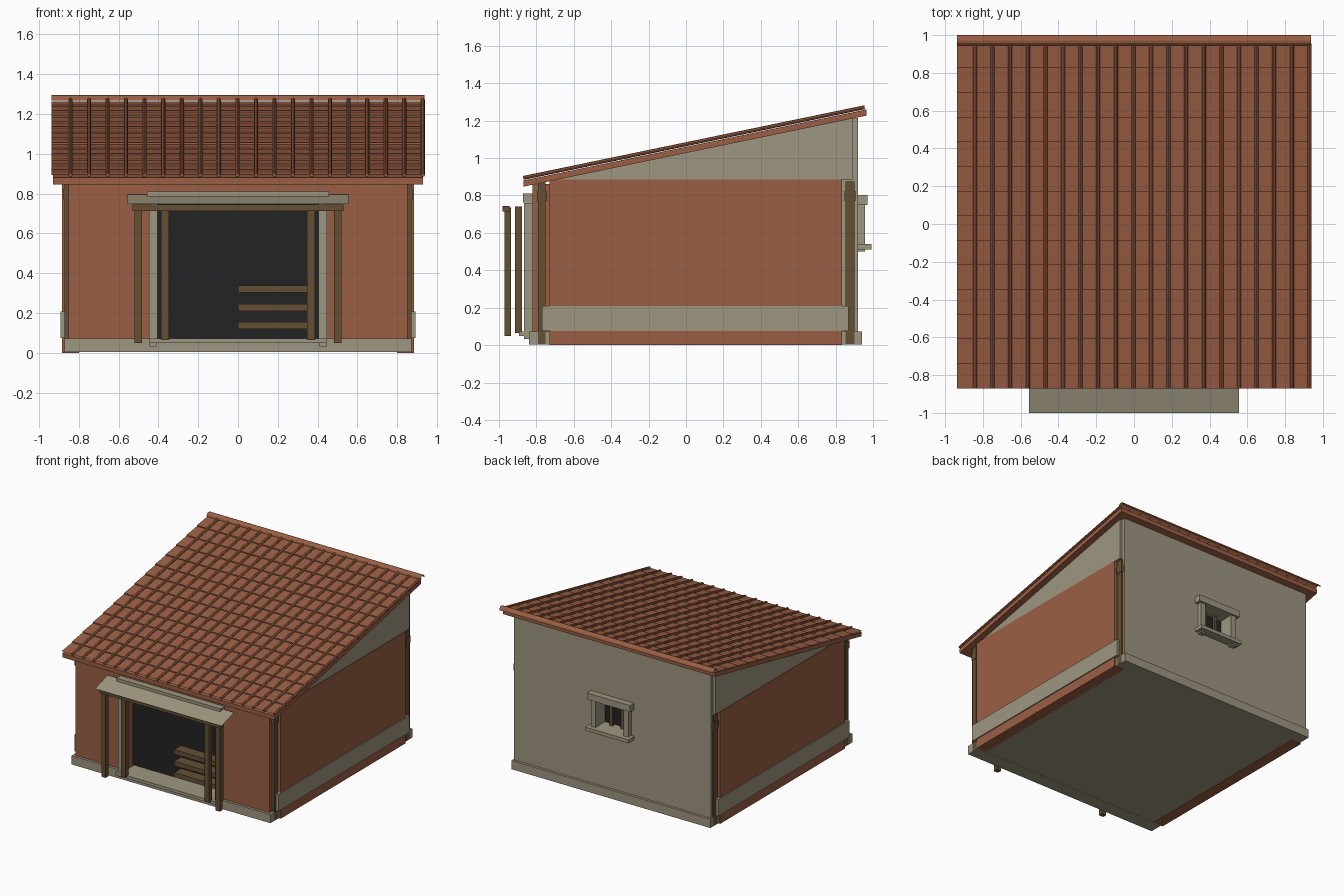
import bpy, bmesh, math
from mathutils import Vector, Matrix

if "Cube" in bpy.data.objects:
    bpy.data.objects.remove(bpy.data.objects["Cube"])


def material(name, srgb):
    m = bpy.data.materials.new(name)
    m.diffuse_color = [((c / 255 + 0.055) / 1.055) ** 2.4 for c in srgb] + [1]
    m.use_nodes = True
    m.node_tree.nodes["Principled BSDF"].inputs["Base Color"].default_value = m.diffuse_color
    return m


CLAY = material("terracotta", (155, 95, 68))
STONE = material("warm grey stone", (158, 150, 128))
WOOD = material("brown wood", (101, 79, 52))
DARK = material("dark interior", (35, 35, 35))


def finish(name, bm, mat, mirror=False, solid=True):
    if solid:
        bmesh.ops.recalc_face_normals(bm, faces=bm.faces)
    me = bpy.data.meshes.new(name)
    bm.to_mesh(me)
    bm.free()
    me.materials.append(mat)
    ob = bpy.data.objects.new(name, me)
    bpy.context.collection.objects.link(ob)
    if mirror:
        ob.modifiers.new("mirror", 'MIRROR').use_axis = (True, False, False)
    return ob


def box(name, mat, x, y, z, mirror=False):
    bm = bmesh.new()
    bmesh.ops.create_cube(bm, size=1)
    for v in bm.verts:
        for i, (a, b) in enumerate((x, y, z)):
            v.co[i] = b if v.co[i] > 0 else a
    return finish(name, bm, mat, mirror)


def prism(name, mat, pts, x0, x1, mirror=False):
    """Closed y-z profile extruded along x."""
    bm = bmesh.new()
    f = bm.faces.new([bm.verts.new((x0, y, z)) for y, z in pts])
    r = bmesh.ops.extrude_face_region(bm, geom=[f])
    for v in r["geom"]:
        if isinstance(v, bmesh.types.BMVert):
            v.co.x = x1
    return finish(name, bm, mat, mirror)


def sheet(name, mat, pts, half):
    """Open y-z profile, a zero-thickness sheet across x, facing up."""
    bm = bmesh.new()
    rows = [[bm.verts.new((s * half, y, z)) for s in (-1, 1)] for y, z in pts]
    for a, b in zip(rows, rows[1:]):
        bm.faces.new((a[0], a[1], b[1], b[0]))
    return finish(name, bm, mat, solid=False)


SLOPE = 0.207


def roof_z(y, off=0.0):
    return 0.88 + SLOPE * (y + 0.87) + off


# Floor and foundation strips
box("floor", STONE, (-0.86, 0.86), (-0.8, 0.9), (0.004, 0.07))
box("front_foundation", STONE, (-0.872, 0.872), (-0.84, -0.73), (0.003, 0.072))
box("back_foundation", STONE, (-0.872, 0.872), (0.83, 0.94), (0.003, 0.072))

# Side walls, plinth bands and gables
box("side_wall", CLAY, (0.80, 0.885), (-0.73, 0.835), (0, 0.886), True)
box("side_plinth", STONE, (0.86, 0.893), (-0.77, 0.87), (0.075, 0.208), True)
gy = 0.89
prism("gable", STONE, [(-0.69, 0.886), (gy, 0.886), (gy, roof_z(gy, -0.03))], 0.80, 0.88, True)

# Front wall around the doorway
FY = (-0.82, -0.73)
box("front_wall_side", CLAY, (0.41, 0.852), FY, (0.07, 0.862), True)
box("front_wall_top", CLAY, (-0.41, 0.41), FY, (0.75, 0.862))
box("door_backing", DARK, (-0.42, 0.42), (-0.715, -0.71), (0.06, 0.76))

# Back wall around the window
BY = (0.835, 0.92)
box("back_wall_side", STONE, (0.125, 0.862), BY, (0.07, 1.215), True)
box("back_wall_bottom", STONE, (-0.125, 0.125), BY, (0.07, 0.54))
box("back_wall_top", STONE, (-0.125, 0.125), BY, (0.75, 1.215))
box("window_backing", DARK, (-0.14, 0.14), (0.828, 0.833), (0.52, 0.77))
box("window_header", STONE, (-0.19, 0.19), (0.915, 0.97), (0.75, 0.802))
box("window_sill", STONE, (-0.19, 0.19), (0.915, 0.993), (0.512, 0.54))
box("window_jamb", STONE, (0.122, 0.165), (0.9, 0.957), (0.5, 0.76), True)
box("window_bar", WOOD, (0.035, 0.06), (0.85, 0.87), (0.54, 0.75), True)

# Corner posts with collars
for tag, y0, y1 in (("front", -0.79, -0.75), ("back", 0.853, 0.9)):
    box(tag + "_corner_post", WOOD, (0.84, 0.873), (y0, y1), (0.005, 0.875), True)
    box(tag + "_post_collar", WOOD, (0.835, 0.878), (y0 - 0.006, y1 + 0.006), (0.77, 0.825), True)

# Door frame, threshold and porch
box("door_jamb", STONE, (0.405, 0.448), (-0.865, -0.80), (0.05, 0.76), True)
box("door_lintel", STONE, (-0.457, 0.457), (-0.872, -0.80), (0.762, 0.81))
box("threshold", STONE, (-0.448, 0.448), (-0.892, -0.71), (0.05, 0.073))
box("threshold_foot", STONE, (0.41, 0.448), (-0.865, -0.82), (0.032, 0.055), True)
box("inner_post", WOOD, (0.348, 0.386), (-0.915, -0.876), (0.065, 0.742), True)
box("porch_post", WOOD, (0.482, 0.52), (-0.97, -0.935), (0.05, 0.735), True)
box("porch_beam", WOOD, (-0.53, 0.53), (-0.98, -0.943), (0.714, 0.745))
sheet("porch_awning", STONE, [(-1.0, 0.748), (-0.84, 0.796)], 0.555)

# Shelves inside the doorway
for i, z in enumerate((0.12, 0.21, 0.302)):
    box(f"shelf_{i + 1}", WOOD, (0.0, 0.36), (-0.80, -0.712), (z, z + 0.036))

# Roof slab
Y0, Y1 = -0.87, 0.965
prism("roof_slab", CLAY, [(Y0, roof_z(Y0)), (Y1, roof_z(Y1)),
                          (Y1, roof_z(Y1, -0.033)), (Y0, roof_z(Y0, -0.033))], -0.93, 0.93)

# Stepped tile courses
courses, ye = 14, 0.955
step = (ye - Y0) / courses
profile = []
for i in range(courses):
    a, b = Y0 + i * step, Y0 + (i + 1) * step
    profile += [(a, roof_z(a, 0.014)), (b, roof_z(b, 0.006))]
sheet("roof_tile_courses", CLAY, profile, 0.938)

# Rolled tile ribs running down the slope
p0, p1 = Vector((-0.842, Y0, roof_z(Y0, 0.014))), Vector((-0.842, ye, roof_z(ye, 0.014)))
d = p1 - p0
bm = bmesh.new()
bmesh.ops.create_cone(bm, cap_ends=True, segments=8, radius1=0.0105, radius2=0.0105, depth=d.length,
                      matrix=Matrix.Translation((p0 + p1) / 2) @ d.to_track_quat('Z', 'Y').to_matrix().to_4x4())
ribs = finish("roof_ribs", bm, CLAY)
arr = ribs.modifiers.new("array", 'ARRAY')
arr.count = 20
arr.use_relative_offset = False
arr.use_constant_offset = True
arr.constant_offset_displace = (0.0932, 0, 0)

# Curved ridge cap along the high edge
cap = []
for i in range(7):
    t = math.pi * (1 - i / 6)
    cap.append((0.9725 + 0.0275 * math.cos(t), 1.269 + 0.026 * math.sin(t)))
sheet("ridge_cap", CLAY, cap, 0.938)
